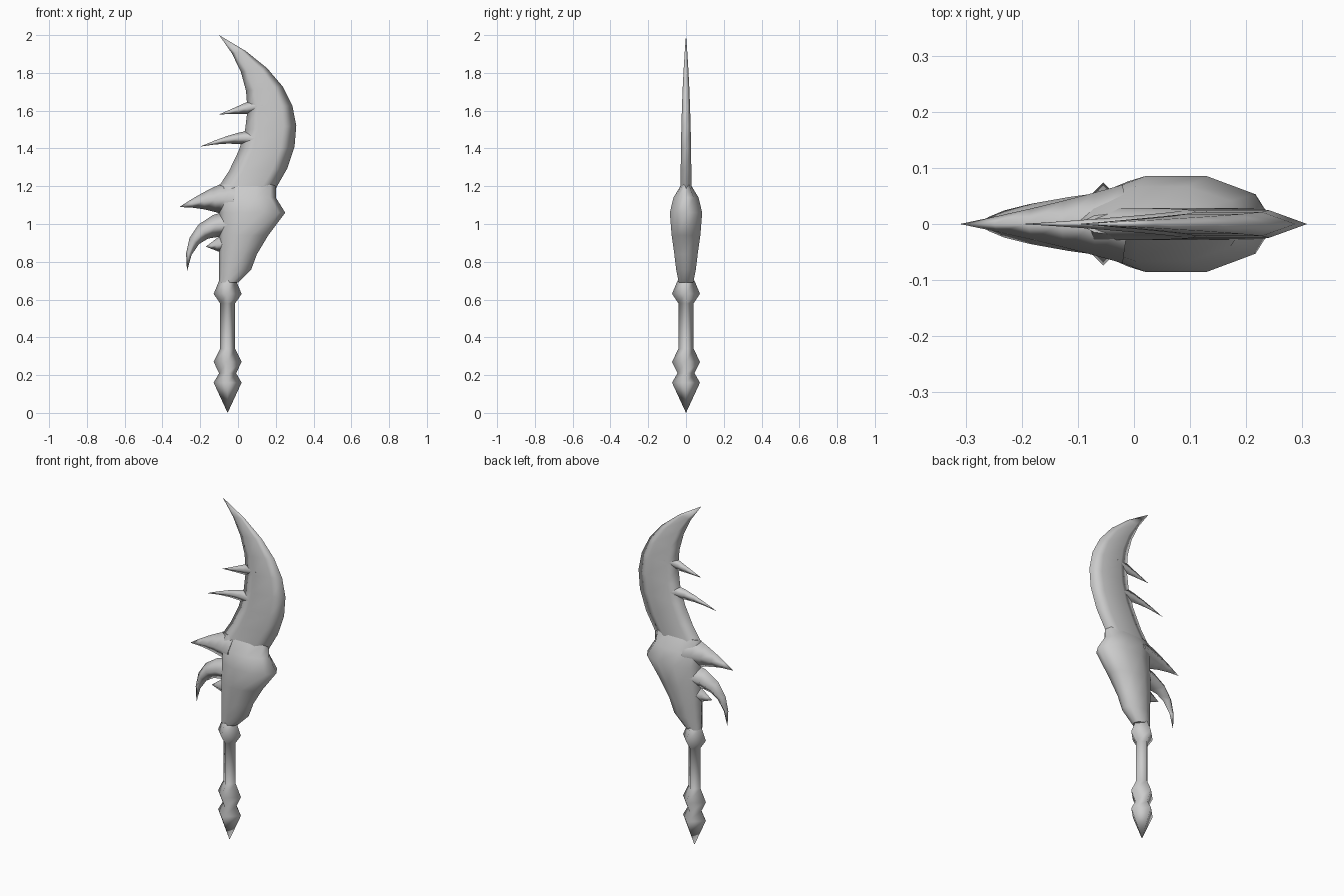
import bpy
import bmesh
from math import cos, sin, pi
from mathutils import Vector

cube = bpy.data.objects.get("Cube")
if cube:
    bpy.data.objects.remove(cube, do_unlink=True)

GREY = (0.6, 0.6, 0.6, 1)
material = bpy.data.materials.new("plain grey")
material.use_nodes = True
material.diffuse_color = GREY
material.node_tree.nodes["Principled BSDF"].inputs["Base Color"].default_value = GREY


def point(x, z):
    return Vector((x, 0, z))


def bezier(start, bend, end, t):
    """Point on a quadratic curve."""
    return start.lerp(bend, t).lerp(bend.lerp(end, t), t)


def loft(name, sides, sections):
    """Skin oval sections, each given as left edge, right edge and half thickness."""
    bm = bmesh.new()
    rings = []
    for left, right, thickness in sections:
        middle = (left + right) / 2
        reach = (right - left) / 2
        depth = Vector((0, thickness, 0))
        angles = [2 * pi * side / sides for side in range(sides)]
        rings.append([bm.verts.new(middle + reach * cos(angle) + depth * sin(angle))
                      for angle in angles])
    for lower, upper in zip(rings, rings[1:]):
        for side in range(sides):
            after = (side + 1) % sides
            face = bm.faces.new((lower[side], lower[after], upper[after], upper[side]))
            face.smooth = True
    for cap in (rings[0], rings[-1]):
        bm.faces.new(cap)
    bmesh.ops.remove_doubles(bm, verts=bm.verts, dist=0.0005)
    bmesh.ops.recalc_face_normals(bm, faces=bm.faces)
    mesh = bpy.data.meshes.new(name)
    bm.to_mesh(mesh)
    bm.free()
    mesh.materials.append(material)
    part = bpy.data.objects.new(name, mesh)
    bpy.context.collection.objects.link(part)


def horn(name, root, bend, tip, width, thickness, steps=5):
    """Four-sided spike that tapers evenly along a curve."""
    sections = []
    for step in range(steps + 1):
        t = step / steps
        centre = bezier(root, bend, tip, t)
        along = (bend - root).lerp(tip - bend, t).normalized()
        across = point(-along.z, along.x) * width * (1 - t)
        sections.append((centre - across, centre + across, thickness * (1 - t)))
    loft(name, 4, sections)


# Handle: four-sided grip with two pommel bulges and a collar bulge
grip, neck, bulge = 0.04, 0.045, 0.074
handle_axis = -0.055
handle_profile = [(0, 0), (0.16, bulge), (0.21, neck), (0.27, bulge), (0.34, grip),
                  (0.58, grip), (0.63, bulge), (0.7, neck)]
loft("handle", 4, [(point(handle_axis - radius, z), point(handle_axis + radius, z), radius)
                   for z, radius in handle_profile])

# Guard: swollen body with a straight inner side and a stepped outer side
guard_inner = -0.1
guard_profile = [(0.69, 0, 0.04), (0.76, 0.07, 0.055), (0.84, 0.1, 0.065),
                 (0.94, 0.16, 0.08), (1.06, 0.25, 0.09), (1.14, 0.2, 0.07),
                 (1.21, 0.2, 0.025)]
loft("guard", 10, [(point(guard_inner, z), point(outer, z), thickness)
                   for z, outer, thickness in guard_profile])

# Blade: two curved edges that meet in a hooked tip
blade_tip = point(-0.1, 2)
blade_steps = 8
blade = []
for step in range(blade_steps + 1):
    t = step / blade_steps
    inner_edge = bezier(point(-0.12, 1.17), point(0.21, 1.62), blade_tip, t)
    outer_edge = bezier(point(0.19, 1.17), point(0.53, 1.67), blade_tip, t)
    blade.append((inner_edge, outer_edge, 0.033 * (1 - t * t)))
loft("blade", 6, blade)

# Spikes on the inner edge of the blade
horn("upper_blade_spike", point(0.13, 1.63), point(0.03, 1.61), point(-0.1, 1.58),
     width=0.05, thickness=0.022)
horn("lower_blade_spike", point(0.1, 1.45), point(0, 1.47), point(-0.2, 1.41),
     width=0.05, thickness=0.025)

# Horns along the inner side of the guard
horn("upper_guard_horn", point(-0.02, 1.13), point(-0.14, 1.14), point(-0.31, 1.09),
     width=0.11, thickness=0.07)
horn("middle_guard_horn", point(-0.03, 1), point(-0.27, 1), point(-0.27, 0.75),
     width=0.075, thickness=0.06)
horn("lower_guard_horn", point(-0.03, 0.9), point(-0.1, 0.89), point(-0.17, 0.88),
     width=0.08, thickness=0.05)
